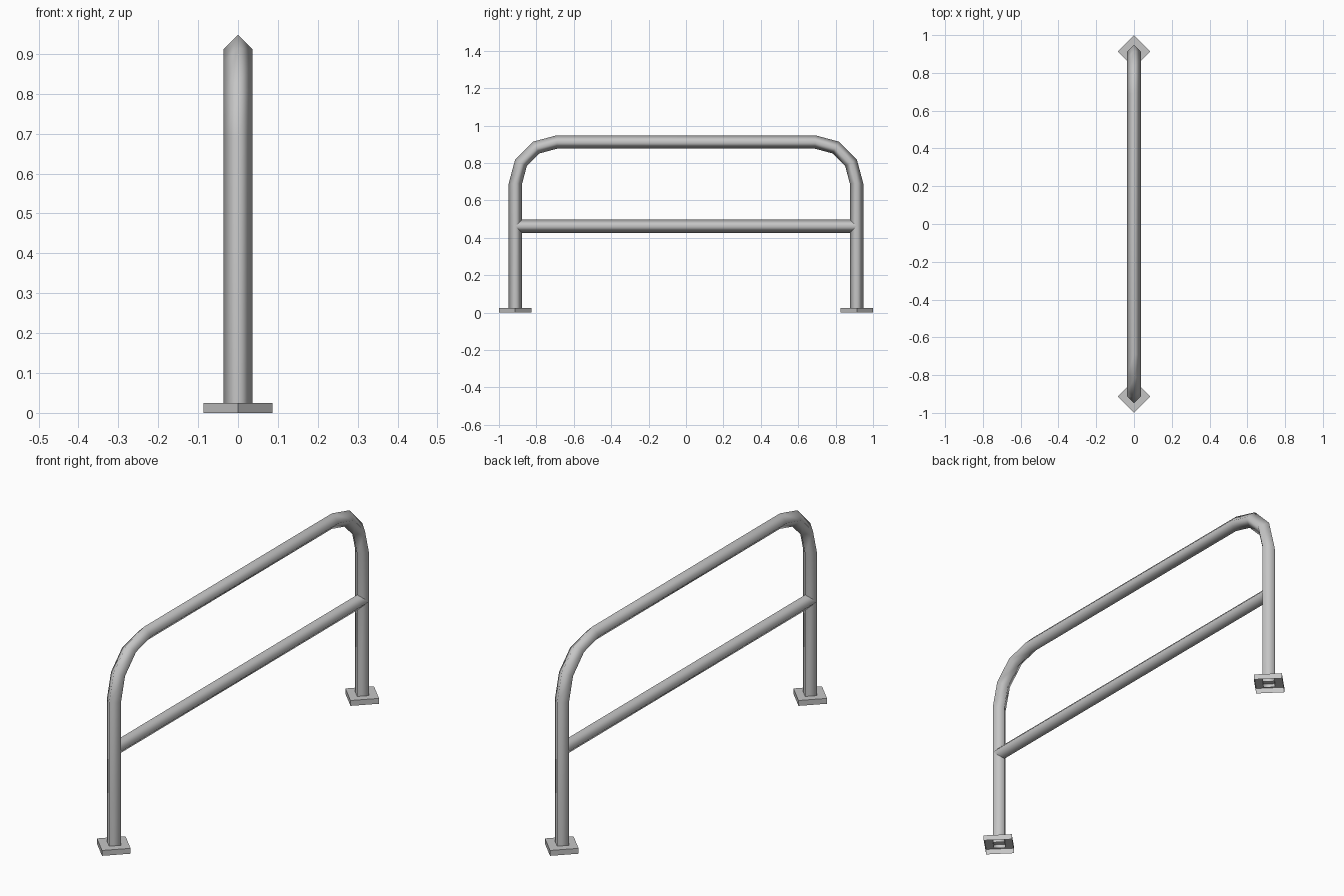
import bpy, bmesh
from math import pi, sin, cos
from mathutils import Vector

if "Cube" in bpy.data.objects:
    bpy.data.objects.remove(bpy.data.objects["Cube"])

PIPE_R = 0.036     # half diagonal of the four-sided tube
LEG_Y = 0.912      # leg distance from the centre
TOP_Z = 0.912      # height of the top rail axis
BEND = 0.222       # bend radius of the axis
PLATE_R = 0.0865   # half diagonal of a foot plate
PLATE_H = 0.025
BAR_Z = 0.462

steel = bpy.data.materials.new("light grey steel")
steel.use_nodes = True
grey = (0.56, 0.56, 0.56, 1)
steel.diffuse_color = grey
steel.node_tree.nodes["Principled BSDF"].inputs["Base Color"].default_value = grey


def finish(name, bm, smooth):
    mesh = bpy.data.meshes.new(name)
    for f in bm.faces:
        f.smooth = smooth
    bm.to_mesh(mesh)
    bm.free()
    mesh.materials.append(steel)
    obj = bpy.data.objects.new(name, mesh)
    bpy.context.collection.objects.link(obj)
    return obj


def tube(name, stations):
    """Sweep a diamond section; each station is (axis point, outward direction)."""
    bm = bmesh.new()
    side = Vector((PIPE_R, 0, 0))
    rings = []
    for p, d in stations:
        out = d * PIPE_R
        rings.append([bm.verts.new(p + o) for o in (out, side, -out, -side)])
    for a, b in zip(rings, rings[1:]):
        for i in range(4):
            j = (i + 1) % 4
            bm.faces.new((a[i], a[j], b[j], b[i]))
    bmesh.ops.recalc_face_normals(bm, faces=bm.faces)
    return finish(name, bm, True)


# Bent hoop: leg, three-step bend, top rail, bend, leg
front, back, up = Vector((0, -1, 0)), Vector((0, 1, 0)), Vector((0, 0, 1))
stations = [(Vector((0, -LEG_Y, 0.008)), front)]
for s in (-1, 1):
    centre = Vector((0, s * (LEG_Y - BEND), TOP_Z - BEND))
    steps = range(4) if s < 0 else range(3, -1, -1)
    for k in steps:
        a = k * pi / 6
        d = Vector((0, s * cos(a), sin(a)))
        stations.append((centre + d * BEND, d))
stations.append((Vector((0, LEG_Y, 0.008)), back))
tube("hoop_rail", stations)

# Straight middle bar between the legs
tube("middle_bar", [(Vector((0, s * LEG_Y, BAR_Z)), up) for s in (-1, 1)])

# Foot plates turned to a diamond, hollow underneath
for name, s in (("front_foot_plate", -1), ("back_foot_plate", 1)):
    bm = bmesh.new()
    bmesh.ops.create_cone(bm, cap_ends=True, segments=4, radius1=PLATE_R,
                          radius2=PLATE_R, depth=PLATE_H)
    bm.normal_update()
    under = [f for f in bm.faces if f.normal.z < -0.9]
    bmesh.ops.delete(bm, geom=under, context='FACES_ONLY')
    plate = finish(name, bm, False)
    plate.location = (0, s * (1 - PLATE_R), PLATE_H / 2)
